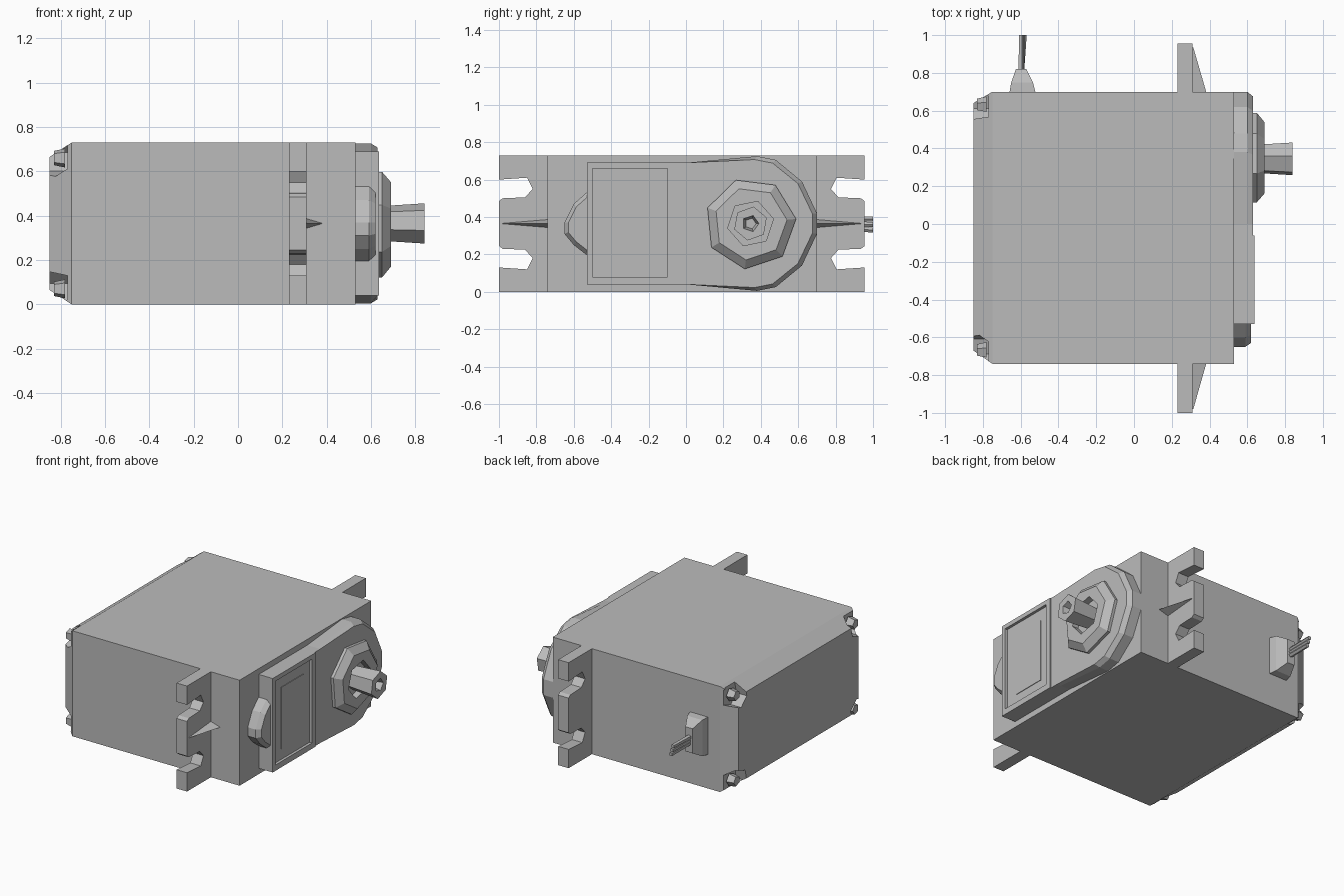
import bpy, bmesh
from math import cos, sin, pi

cube = bpy.data.objects.get("Cube")
if cube:
    bpy.data.objects.remove(cube, do_unlink=True)

grey = bpy.data.materials.new("plain grey")
grey.use_nodes = True
grey.diffuse_color = (0.5, 0.5, 0.5, 1)
grey.node_tree.nodes["Principled BSDF"].inputs["Base Color"].default_value = (0.5, 0.5, 0.5, 1)

MID = 0.365                      # centre height
SHAFT = (0.345, MID)             # output shaft centre (y, z)


def loft(name, rings):
    """Closed solid through rings of equal point count."""
    bm = bmesh.new()
    loops = [[bm.verts.new(p) for p in ring] for ring in rings]
    n = len(loops[0])
    for a, b in zip(loops, loops[1:]):
        for i in range(n):
            j = (i + 1) % n
            bm.faces.new((a[i], a[j], b[j], b[i]))
    bm.faces.new(loops[0])
    bm.faces.new(loops[-1])
    bmesh.ops.recalc_face_normals(bm, faces=bm.faces)
    mesh = bpy.data.meshes.new(name)
    bm.to_mesh(mesh)
    bm.free()
    mesh.materials.append(grey)
    ob = bpy.data.objects.new(name, mesh)
    bpy.context.collection.objects.link(ob)
    return ob


def at_x(x, profile):
    return [(x, y, z) for y, z in profile]


def at_y(y, profile):
    return [(x, y, z) for x, z in profile]


def rect(a0, a1, b0, b1):
    return [(a0, b0), (a1, b0), (a1, b1), (a0, b1)]


def ngon(centre, r, n, turn=0.0):
    return [(centre[0] + r * cos(turn + 2 * pi * i / n),
             centre[1] + r * sin(turn + 2 * pi * i / n)) for i in range(n)]


def shrink(profile, s, centre):
    return [(centre[0] + (y - centre[0]) * s, centre[1] + (z - centre[1]) * s)
            for y, z in profile]


def cut(target, cutter):
    cutter.hide_render = True
    mod = target.modifiers.new("cut", "BOOLEAN")
    mod.operation = "DIFFERENCE"
    mod.solver = "EXACT"
    mod.object = cutter
    bpy.context.view_layer.objects.active = target
    bpy.ops.object.modifier_apply(modifier=mod.name)
    bpy.data.objects.remove(cutter, do_unlink=True)


# Main case with a chamfered rear end
full = rect(-0.74, 0.70, 0, 0.73)
case = loft("case", [at_x(-0.85, rect(-0.67, 0.64, 0.065, 0.665)),
                     at_x(-0.75, full), at_x(0.53, full)])

# Corner screw pockets and screws
for y in (-0.67, 0.63):
    for z in (0.07, 0.66):
        pocket = ngon((y, z), 0.085, 6, 0.3)
        cut(case, loft("pocket_cutter", [at_x(-0.95, pocket), at_x(-0.77, pocket)]))
        screw = ngon((y, z), 0.045, 5)
        loft("case_screw", [at_x(-0.78, screw),
                            at_x(-0.83, shrink(screw, 0.75, (y, z)))])

# Mounting ears with two open slots each, and a centre gusset
for name, side, base, tip in (("front", -1, 0.73, 1.0), ("back", 1, 0.69, 0.955)):
    slot = tip - 0.18
    half = [(base, 0.73), (tip, 0.73), (tip, 0.60), (slot + 0.03, 0.61),
            (slot, 0.55), (slot + 0.04, 0.505), (tip - 0.02, 0.50), (tip, 0.485)]
    outline = half + [(y, 0.73 - z) for y, z in reversed(half)]
    outline = [(y * side, z) for y, z in outline]
    loft(name + "_ear", [at_x(0.23, outline), at_x(0.31, outline)])
    root = [(0.30, MID - 0.025), (0.385, MID), (0.30, MID + 0.025)]
    end = [(0.30, MID - 0.004), (0.314, MID), (0.30, MID + 0.004)]
    loft(name + "_gusset", [at_y(side * base, root), at_y(side * (tip - 0.02), end)])

# Gear cover: square at one end, rounded around the shaft
cover_top = [(-0.53, 0.69), (0.0, 0.69), (0.38, 0.725), (0.48, 0.705),
             (0.62, 0.59), (0.70, 0.42)]
cover = cover_top + [(y, 0.73 - z) for y, z in reversed(cover_top)]
upper = [(y if y < -0.5 else y * 0.965, MID + (z - MID) * (0.95 if y > 0.1 else 1))
         for y, z in cover]
gear_cover = loft("gear_cover", [at_x(0.52, cover), at_x(0.60, cover), at_x(0.63, upper)])

# Recessed label panel with a raised thin plate
frame = rect(-0.50, -0.10, 0.08, 0.66)
cut(gear_cover, loft("label_cutter", [at_x(0.618, frame), at_x(0.70, frame)]))
plate = rect(-0.41, -0.17, 0.15, 0.58)
loft("label_plate", [at_x(0.615, plate), at_x(0.622, plate)])
rim = rect(-0.53, -0.06, 0.04, 0.69)
label_rim = loft("label_rim", [at_x(0.625, rim), at_x(0.637, rim)])
cut(label_rim, loft("rim_cutter", [at_x(0.60, frame), at_x(0.70, frame)]))

# Faceted bump beside the gear cover
bump = [(-0.51, 0.55), (-0.60, 0.47), (-0.65, 0.37), (-0.65, 0.31),
        (-0.60, 0.25), (-0.51, 0.18)]
loft("cover_bump", [at_x(0.52, bump), at_x(0.59, bump),
                    at_x(0.62, shrink(bump, 0.85, (-0.51, MID)))])

# Shaft boss with a recess
outer = ngon(SHAFT, 0.245, 7, 0.1)
boss = loft("shaft_boss", [at_x(0.61, outer), at_x(0.65, outer),
                           at_x(0.69, shrink(outer, 0.80, SHAFT))])
well = ngon(SHAFT, 0.125, 6, 0.2)
cut(boss, loft("well_cutter", [at_x(0.645, well), at_x(0.80, well)]))

# Output shaft with a dished end
spline = ngon(SHAFT, 0.092, 6, 0.35)
shaft = loft("output_shaft", [at_x(0.63, shrink(spline, 0.85, SHAFT)), at_x(0.84, spline)])
bore = ngon(SHAFT, 0.05, 5)
cut(shaft, loft("bore_cutter", [at_x(0.78, shrink(bore, 0.6, SHAFT)), at_x(0.86, bore)]))

# Cable strain relief and three wires
loft("cable_grommet", [at_y(0.69, rect(-0.66, -0.52, 0.235, 0.495)),
                       at_y(0.75, rect(-0.65, -0.535, 0.24, 0.49)),
                       at_y(0.82, rect(-0.625, -0.57, 0.28, 0.45))])
for i in (-1, 0, 1):
    start = ngon((-0.598, MID + 0.02 * i), 0.016, 5)
    end = ngon((-0.59 - 0.008 * i, MID - 0.005 + 0.03 * i), 0.014, 5)
    loft("cable_wire", [at_y(0.80, start), at_y(1.0, end)])
